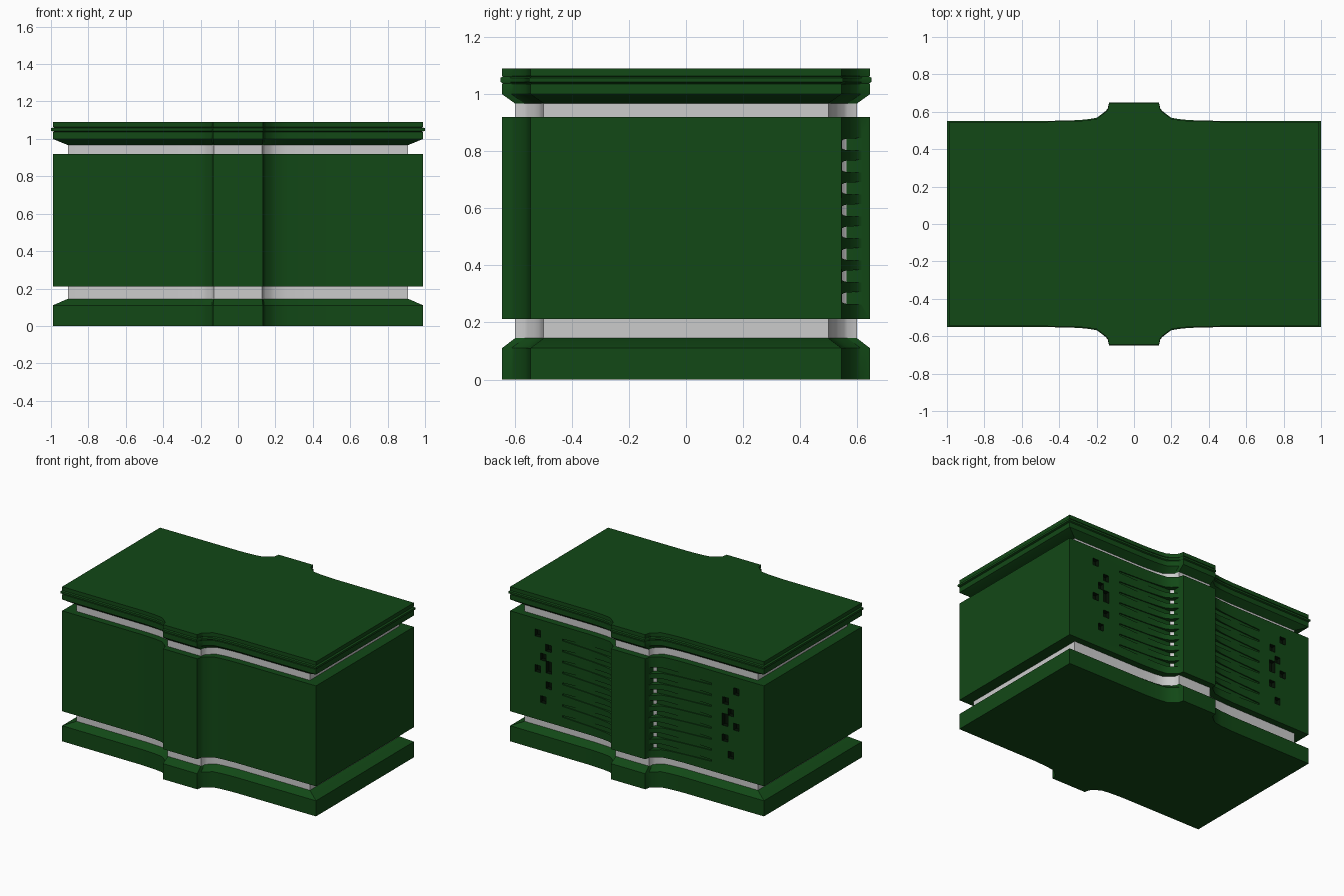
import bpy, bmesh, math

if "Cube" in bpy.data.objects:
    bpy.data.objects.remove(bpy.data.objects["Cube"])

def material(name, rgb):
    m = bpy.data.materials.new(name)
    m.diffuse_color = (*rgb, 1)
    m.use_nodes = True
    m.node_tree.nodes["Principled BSDF"].inputs["Base Color"].default_value = m.diffuse_color
    return m

GREEN = material("dark green", (0.006, 0.065, 0.008))
DARK = material("vent shadow", (0.001, 0.006, 0.001))

# Quarter of the plan outline: central rib flowing into the flat side
QUARTER = [(0.99, 0.545), (0.36, 0.547), (0.26, 0.553), (0.2, 0.562),
           (0.175, 0.58), (0.15, 0.60), (0.14, 0.612), (0.133, 0.645)]

def outline(inset):
    q = []
    for x, y in QUARTER:
        dx = inset if x > 0.9 else inset * 0.05
        q.append((x - dx, y - inset * 0.58))
    back = q + [(-x, y) for x, y in reversed(q)]
    return back + [(-x, -y) for x, y in back]

def finish(name, bm, mats):
    bmesh.ops.recalc_face_normals(bm, faces=bm.faces[:])
    me = bpy.data.meshes.new(name)
    bm.to_mesh(me)
    bm.free()
    for m in mats:
        me.materials.append(m)
    ob = bpy.data.objects.new(name, me)
    bpy.context.collection.objects.link(ob)
    return ob

def smooth(ob):
    bpy.ops.object.select_all(action='DESELECT')
    ob.select_set(True)
    bpy.context.view_layer.objects.active = ob
    bpy.ops.object.shade_smooth_by_angle(angle=math.radians(30))

def loft(name, layers, mats):
    """Stack outlines given as (inset, z) and cap both ends."""
    bm = bmesh.new()
    rings = [[bm.verts.new((x, y, z)) for x, y in outline(i)] for i, z in layers]
    n = len(rings[0])
    for a, b in zip(rings, rings[1:]):
        for k in range(n):
            j = (k + 1) % n
            bm.faces.new((a[k], a[j], b[j], b[k]))
    bm.faces.new(rings[0])
    bm.faces.new(rings[-1])
    return finish(name, bm, mats)

# Foot with chamfered top, grey inner box, main shell
base = loft("base", [(0, 0), (0, 0.11), (0.08, 0.145)], [GREEN])
core = loft("inner_box", [(0.08, 0.12), (0.08, 0.99)], [])
body = loft("body_shell", [(0, 0.212), (0, 0.92)], [GREEN, DARK])

# Lid with chamfered underside and a thin bead around the rim
lid = loft("lid", [(0.08, 0.967), (0, 1.0), (0, 1.036), (0.006, 1.038),
                   (-0.009, 1.043), (-0.009, 1.057), (0.006, 1.062),
                   (0, 1.064), (0, 1.09)], [GREEN])

# Back cutters: tapering louvre slots and scattered square vents
cut = bmesh.new()

def prism(s, x0, x1, y0, y1, z, h0, h1, mat):
    v = [cut.verts.new((s * x, y, z + dz))
         for x, yin, h in ((x0, y0, h0), (x1, y1, h1))
         for y, dz in ((yin, -h), (0.7, -h), (0.7, h), (yin, h))]
    for f in ((0, 1, 2, 3), (4, 5, 6, 7), (0, 1, 5, 4),
              (1, 2, 6, 5), (2, 3, 7, 6), (3, 0, 4, 7)):
        cut.faces.new([v[i] for i in f]).material_index = mat

VENTS = [(0.775, 0.82, 0.024), (0.69, 0.735, 0.024), (0.732, 0.662, 0.024),
         (0.687, 0.60, 0.042), (0.775, 0.57, 0.024), (0.687, 0.472, 0.024),
         (0.732, 0.362, 0.024)]
for side in (-1, 1):
    for i in range(8):
        prism(side, 0.139, 0.58, 0.545, 0.538, 0.285 + 0.077 * i, 0.022, 0.006, 0)
    for x, z, h in VENTS:
        prism(side, x - 0.022, x + 0.022, 0.515, 0.515, z, h, h, 1)
cutter = finish("vent_cutter", cut, [GREEN, DARK])
cutter.hide_render = True

mod = body.modifiers.new("vents", 'BOOLEAN')
mod.operation = 'DIFFERENCE'
mod.solver = 'EXACT'
mod.object = cutter
bpy.context.view_layer.objects.active = body
bpy.ops.object.modifier_apply(modifier=mod.name)
bpy.data.objects.remove(cutter)

for ob in (base, core, body, lid):
    smooth(ob)
